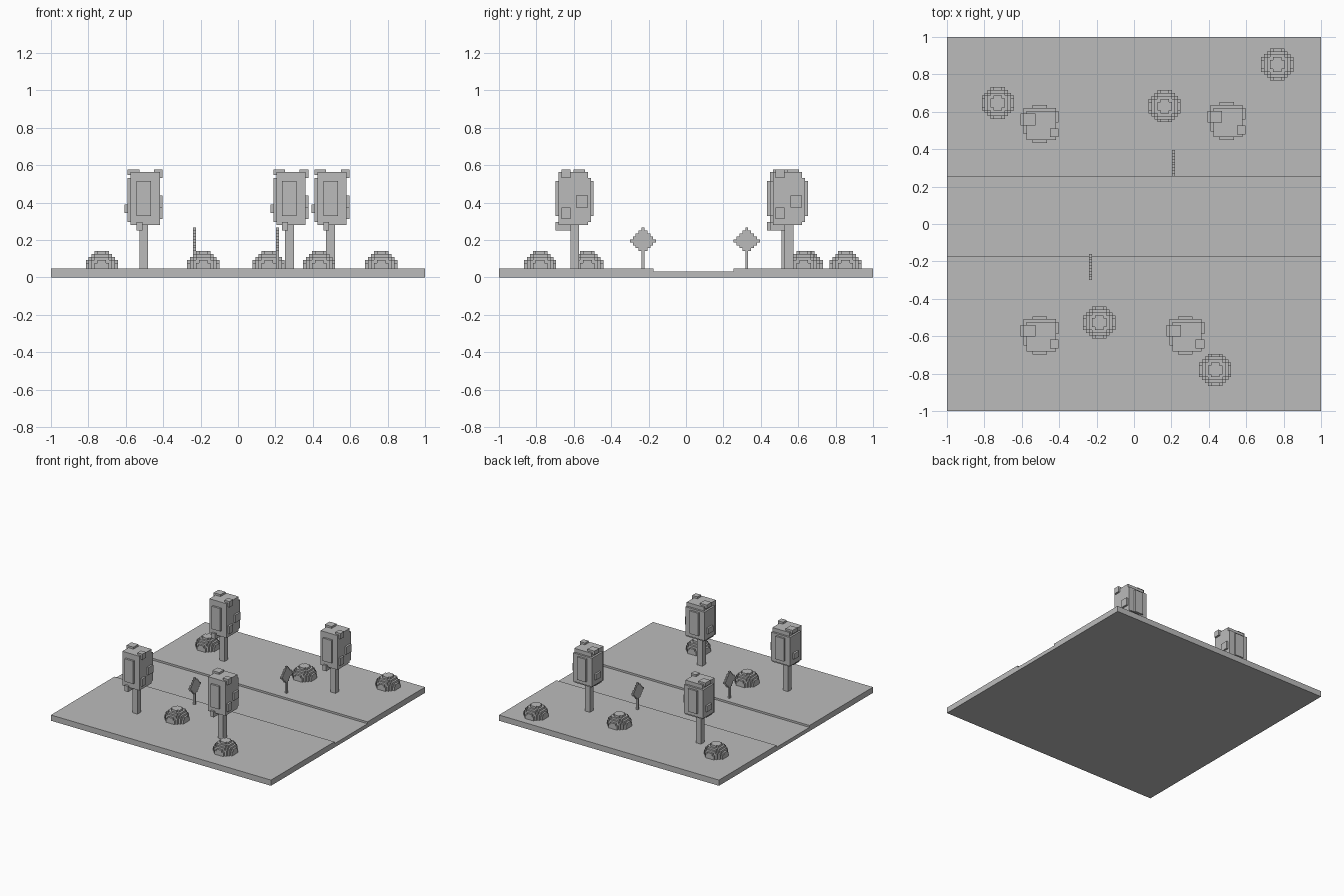
import bpy, bmesh
from itertools import product
from mathutils import Vector

U = 1 / 64  # edge of one block

cube = bpy.data.objects.get("Cube")
if cube:
    bpy.data.objects.remove(cube, do_unlink=True)

grey = bpy.data.materials.new("plain_grey")
grey.use_nodes = True
colour = (0.5, 0.5, 0.5, 1)
grey.diffuse_color = colour
grey.node_tree.nodes["Principled BSDF"].inputs["Base Color"].default_value = colour


def finish(bm, name):
    bmesh.ops.recalc_face_normals(bm, faces=bm.faces)
    mesh = bpy.data.meshes.new(name)
    bm.to_mesh(mesh)
    bm.free()
    mesh.materials.append(grey)
    return mesh


def place(mesh, name, x, y):
    obj = bpy.data.objects.new(name, mesh)
    obj.location = (x, y, 0)
    bpy.context.collection.objects.link(obj)


def block(xs, ys, zs):
    """All cells in three inclusive ranges."""
    return set(product(*(range(a, b + 1) for a, b in (xs, ys, zs))))


def skin(cells, name):
    """Outer surface of a set of blocks, with flat areas merged."""
    bm = bmesh.new()
    for cell in cells:
        for axis, sign in product(range(3), (-1, 1)):
            step = Vector((0, 0, 0))
            step[axis] = sign
            if tuple(int(c + s) for c, s in zip(cell, step)) in cells:
                continue
            u, v = Vector((0, 0, 0)), Vector((0, 0, 0))
            u[(axis + 1) % 3] = v[(axis + 2) % 3] = 0.5
            mid = Vector(cell) + Vector((0, 0, 0.5)) + step / 2
            ring = [mid - u - v, mid + u - v, mid + u + v, mid - u + v]
            if sign < 0:
                ring.reverse()
            bm.faces.new([bm.verts.new(p * U) for p in ring])
    bmesh.ops.remove_doubles(bm, verts=bm.verts, dist=U / 10)
    bmesh.ops.dissolve_limit(bm, angle_limit=0.01, verts=bm.verts, edges=bm.edges)
    return finish(bm, name)


# Ground: a slab with a shallow road sunk across it
bm = bmesh.new()
top, road, south, north = 3 * U, 2 * U, -0.175, 0.253
profile = [(-1, 0), (1, 0), (1, top), (north, top), (north, road),
           (south, road), (south, top), (-1, top)]
face = bm.faces.new([bm.verts.new((-1, y, z)) for y, z in profile])
side = bmesh.ops.extrude_face_region(bm, geom=[face])
bmesh.ops.translate(bm, vec=(2, 0, 0),
                    verts=[g for g in side["geom"] if isinstance(g, bmesh.types.BMVert)])
place(finish(bm, "ground"), "ground", 0, 0)

# Tree: trunk, leaf mass, raised leaf panels and odd clumps
trunk = block((-1, 1), (-1, 1), (3, 18))
leaves = block((-4, 5), (-5, 4), (18, 35))
panels = (block((-2, 2), (-6, 6), (21, 32))
          | block((-5, 5), (0, 5), (19, 33))
          | block((-5, 5), (-3, 3), (19, 33)))
clumps = (block((-5, -2), (0, 3), (35, 36))
          | block((4, 6), (-4, -2), (34, 36))
          | block((-6, -4), (0, 3), (22, 24))
          | block((4, 6), (-4, -2), (20, 23))
          | block((4, 6), (1, 4), (24, 27))
          | block((-2, -1), (-6, -2), (16, 18)))
tree = skin(trunk | leaves | panels | clumps, "tree")
for i, spot in enumerate([(-0.504, 0.535), (0.495, 0.55), (-0.504, -0.595), (0.275, -0.595)]):
    place(tree, f"tree_{i + 1}", *spot)

# Bush: stepped half ball
bush = skin({(x, y, z + 3) for x, y, z in block((-5, 5), (-5, 5), (0, 5))
             if x * x + y * y + z * z <= 30}, "bush")
for i, spot in enumerate([(-0.728, 0.647), (0.164, 0.63), (0.766, 0.853),
                          (-0.186, -0.527), (0.434, -0.78)]):
    place(bush, f"bush_{i + 1}", *spot)

# Road sign: stepped diamond on a thin post
diamond = {c for c in block((0, 0), (-4, 4), (8, 16)) if abs(c[1]) + abs(c[2] - 12) <= 4}
sign_mesh = skin(diamond | block((0, 0), (0, 0), (3, 8)), "road_sign")
for i, spot in enumerate([(-0.233, -0.23), (0.212, 0.325)]):
    place(sign_mesh, f"road_sign_{i + 1}", *spot)
